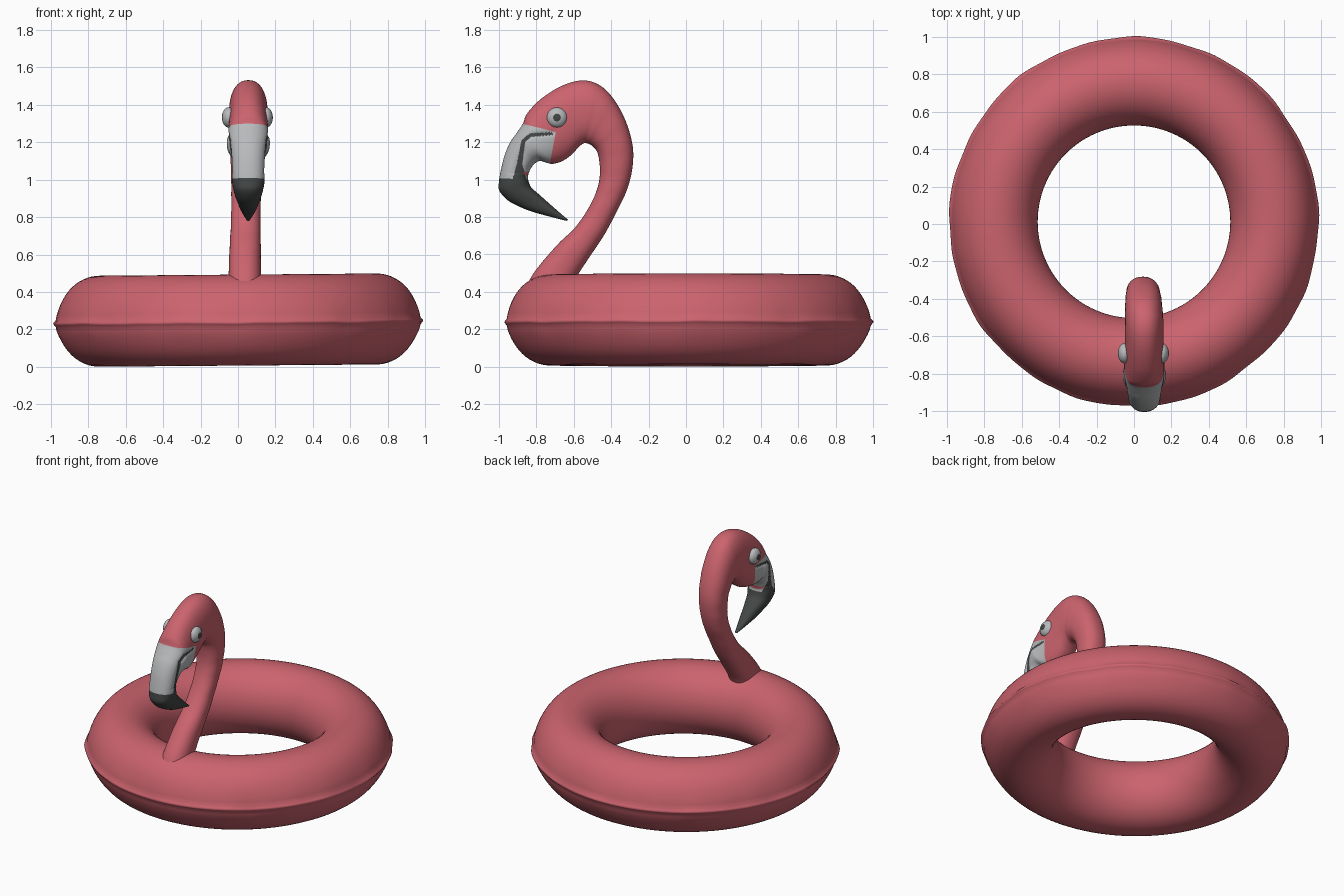
import bpy, bmesh, math
from mathutils import Vector
from mathutils.geometry import intersect_point_line

if "Cube" in bpy.data.objects:
    bpy.data.objects.remove(bpy.data.objects["Cube"])


def mat(name, col):
    m = bpy.data.materials.new(name)
    m.diffuse_color = (*col, 1)
    m.use_nodes = True
    m.node_tree.nodes["Principled BSDF"].inputs["Base Color"].default_value = m.diffuse_color
    return m


PINK = mat("coral pink", (0.60, 0.125, 0.155))
WHITE = mat("pale grey", (0.48, 0.49, 0.50))
DARK = mat("charcoal", (0.055, 0.062, 0.058))


def finish(bm, name, mats):
    bmesh.ops.recalc_face_normals(bm, faces=bm.faces)
    me = bpy.data.meshes.new(name)
    for f in bm.faces:
        f.smooth = True
    bm.to_mesh(me)
    bm.free()
    for m in mats:
        me.materials.append(m)
    ob = bpy.data.objects.new(name, me)
    bpy.context.collection.objects.link(ob)
    return ob


def skin(bm, rings, closed):
    """Quads between successive closed rings of vertices."""
    n = len(rings[0])
    pairs = list(zip(rings, rings[1:]))
    if closed:
        pairs.append((rings[-1], rings[0]))
    for a, b in pairs:
        for j in range(n):
            k = (j + 1) % n
            bm.faces.new((a[j], a[k], b[k], b[j]))


# Inflated ring with a slightly puckered welded seam round the outside
bm = bmesh.new()
phis = [0, 0.035, 0.075] + [0.075 + (2 * math.pi - 0.15) * i / 56 for i in range(1, 56)]
phis += [2 * math.pi - 0.075, 2 * math.pi - 0.035]
rings = []
N = 180
for i in range(N):
    t = 2 * math.pi * i / N
    wave = math.sin(9 * t) * 0.5 + math.sin(17 * t + 1) * 0.3 + math.sin(29 * t) * 0.2
    ring = []
    for p in phis:
        d = min(p, 2 * math.pi - p)
        r = 0.738 + 0.224 * math.cos(p)
        z = 0.25 + 0.243 * math.sin(p)
        r += (0.012 + 0.004 * wave) * math.exp(-(d / 0.35) ** 2)
        z -= 0.012 * math.exp(-(d / 0.35) ** 2)
        if d < 0.05:
            r += (0.012 + 0.002 * wave) * (1 if d == 0 else 0.6)
            z += 0.003 * wave
        z += 0.008 * r * math.cos(t)
        ring.append(bm.verts.new((r * math.cos(t), 0.012 + r * math.sin(t), z)))
    rings.append(ring)
skin(bm, rings, True)
finish(bm, "swim_ring", [PINK])

# Neck, head and bill: stations of inner edge (y, z), outer edge (y, z), half width
ST = [(-.875, .38, -.62, .34, .100), (-.815, .50, -.60, .45, .088),
      (-.69, .65, -.52, .58, .084), (-.594, .743, -.44, .70, .080),
      (-.52, .85, -.37, .83, .078), (-.475, .95, -.315, .947, .080),
      (-.46, 1.04, -.287, 1.06, .084), (-.47, 1.134, -.285, 1.18, .090),
      (-.495, 1.175, -.325, 1.32, .096), (-.525, 1.193, -.396, 1.444, .100),
      (-.55, 1.193, -.476, 1.513, .102), (-.578, 1.17, -.567, 1.53, .103),
      (-.61, 1.135, -.674, 1.497, .103), (-.66, 1.10, -.78, 1.428, .105),
      (-.71, 1.085, -.85, 1.353, .110), (-.745, 1.09, -.872, 1.30, .115),
      (-.78, 1.10, -.905, 1.25, .108), (-.81, 1.085, -.94, 1.20, .096),
      (-.832, 1.055, -.97, 1.13, .089), (-.845, 1.016, -.99, 1.05, .087),
      (-.838, .98, -1.0, .99, .086), (-.824, .955, -1.0, .945, .080),
      (-.79, .925, -.965, .90, .070), (-.754, .893, -.92, .87, .058),
      (-.70, .845, -.82, .828, .040), (-.63, .785, -.64, .78, .008)]
# Mouth line: y, z, half thickness
MOUTH = [(-.89, .99, .040), (-.89, 1.08, .015), (-.870, 1.205, .010),
         (-.83, 1.238, .010), (-.712, 1.246, .007)]


def catmull(a, b, c, d, t):
    return [0.5 * (2 * q + (r - p) * t + (2 * p - 5 * q + 4 * r - s) * t * t
                   + (3 * q - p - 3 * r + s) * t ** 3) for p, q, r, s in zip(a, b, c, d)]


def mouth(y, z):
    """Distance to the mouth line divided by its half thickness."""
    best = 99
    for a, b in zip(MOUTH, MOUTH[1:]):
        _, u = intersect_point_line(Vector((y, z, 0)), Vector((*a[:2], 0)), Vector((*b[:2], 0)))
        u = max(0, min(1, u))
        q = [m + (n - m) * u for m, n in zip(a, b)]
        best = min(best, math.hypot(y - q[0], z - q[1]) / q[2])
    return best


def soft(v, power=0.88):
    return math.copysign(abs(v) ** power, v)


bm = bmesh.new()
rings = []
P = [ST[0]] + ST + [ST[-1]]
M = 160
for i in range(len(ST) - 1):
    steps = 24 if 13 <= i < 20 else 5
    for s in range(steps + (i == len(ST) - 2)):
        ay, az, by, bz, w = catmull(*P[i:i + 4], s / steps)
        cx = 0.035 + 0.02 * min(1, i / 10)
        ring = []
        for j in range(M):
            a = 2 * math.pi * j / M
            c, sn = soft(math.cos(a)), soft(math.sin(a))
            y = (ay + by) / 2 + c * (by - ay) / 2
            z = (az + bz) / 2 + c * (bz - az) / 2
            x = w * sn
            if i > 12 and 1.03 < z:
                x *= 1 - 0.07 * math.exp(-(mouth(y, z) / 1.5) ** 2)   # groove of the mouth
            ring.append(bm.verts.new((cx + x, y, z)))
        rings.append(ring)
skin(bm, rings, False)
bm.faces.new(rings[0])
bm.faces.new(rings[-1])

# Clean colour borders: forehead, cheek and bill tip
CUTS = [((-.87, 1.298), (-.695, 1.255)), ((-.697, 1.25), (-.727, 1.09)), ((-1, 1.008), (-.84, 1.0))]


def side(cut, y, z):
    (y0, z0), (y1, z1) = cut
    return (y1 - y0) * (z - z0) - (z1 - z0) * (y - y0)


for (y0, z0), (y1, z1) in CUTS:
    geom = [f for f in bm.faces if f.calc_center_median().y < -0.64 and f.calc_center_median().z > 0.9]
    geom += list({e for f in geom for e in f.edges}) + list({v for f in geom for v in f.verts})
    bmesh.ops.bisect_plane(bm, geom=geom, plane_co=(0, y0, z0), plane_no=(0, z1 - z0, y0 - y1), dist=1e-5)
for f in bm.faces:
    _, y, z = f.calc_center_median()
    cheek = side(CUTS[1], y, z) < 0 and z > 1.04          # in front of the cheek border
    low = z <= 1.04 and y < -0.6 and z > 0.775 and (z - 0.775) < 0.9 * (-0.60 - y) + 0.02
    if side(CUTS[0], y, z) < 0 and (cheek or low):
        tip = z < 1.04 and side(CUTS[2], y, z) < 0
        f.material_index = 2 if tip or mouth(y, z) < 1 else 1
finish(bm, "neck_head_and_bill", [PINK, WHITE, DARK])

# Bulging eyes with dark pupils
for sx, name in ((-1, "left_eye"), (1, "right_eye")):
    bm = bmesh.new()
    bmesh.ops.create_uvsphere(bm, u_segments=32, v_segments=24, radius=1)
    for v in bm.verts:
        x, y, z = v.co
        v.co = (z * 0.036, x * 0.054, y * 0.054)      # pole faces sideways
    for f in bm.faces:
        c = f.calc_center_median()
        if c.x * sx > 0 and math.hypot(c.y, c.z) < 0.019:
            f.material_index = 1
    bmesh.ops.translate(bm, verts=bm.verts, vec=(0.050 + sx * 0.100, -0.69, 1.332))
    finish(bm, name, [WHITE, DARK])
